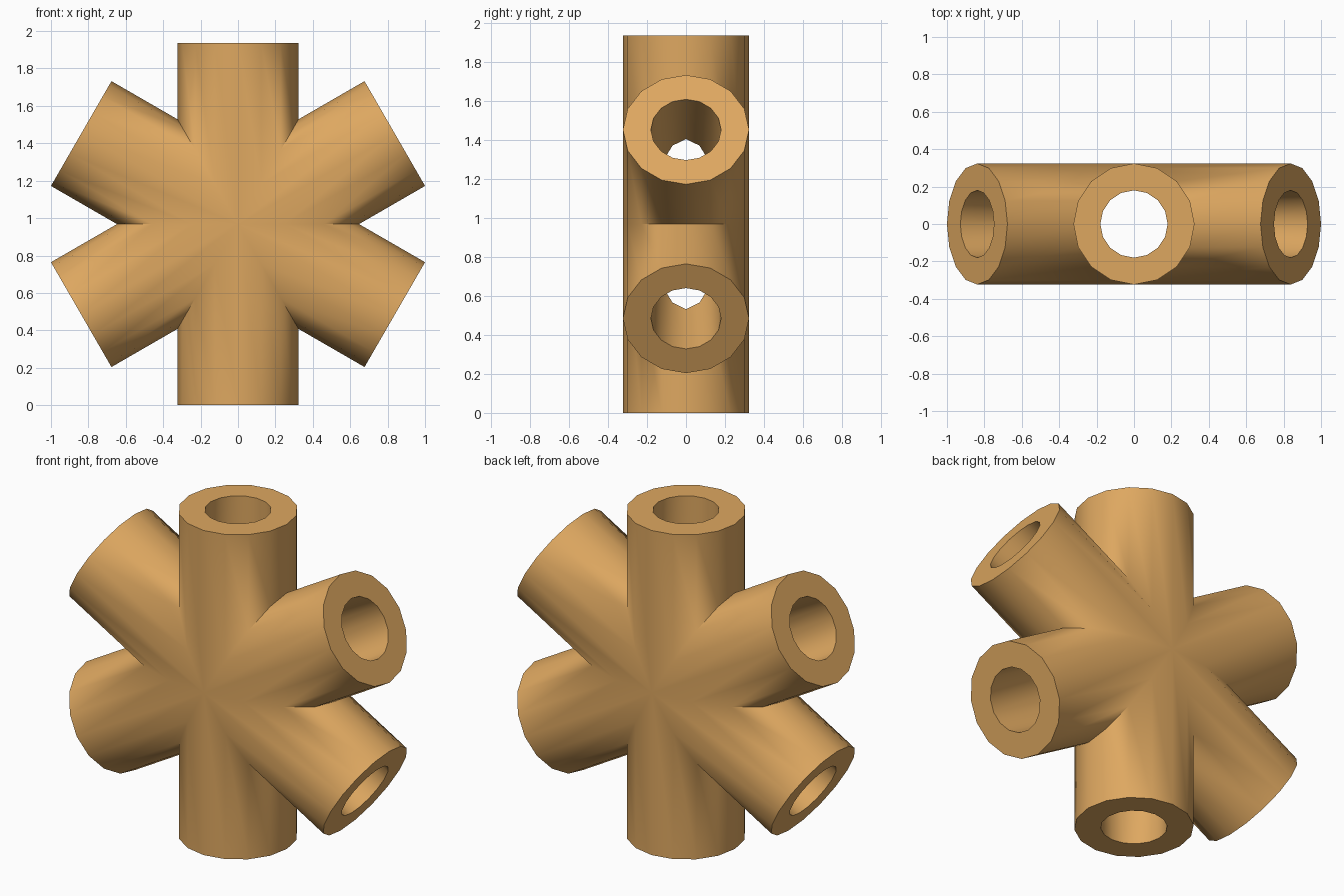
import bpy
import bmesh
from math import sin, cos, pi, sqrt, radians
from mathutils import Vector

cube = bpy.data.objects.get("Cube")
if cube:
    bpy.data.objects.remove(cube, do_unlink=True)

SIDES = 16
ARMS = 6
LENGTH = 0.968      # hub centre to arm end
OUTER = 0.3235      # pipe radius
BORE = 0.18         # hole radius
CENTRE = Vector((0, 0, LENGTH))

tan = bpy.data.materials.new("warm_tan")
tan.use_nodes = True
colour = (0.73, 0.39, 0.118, 1)
tan.diffuse_color = colour
tan.node_tree.nodes["Principled BSDF"].inputs["Base Color"].default_value = colour


def ring(bm, along, across, radius, mitred):
    """Ring of an arm: flat at the open end, mitred against its neighbours at the hub."""
    verts = []
    for i in range(SIDES):
        t = 2 * pi * i / SIDES
        reach = sqrt(3) * OUTER * abs(cos(t)) if mitred else LENGTH
        offset = across * cos(t) + Vector((0, sin(t), 0))
        verts.append(bm.verts.new(CENTRE + along * reach + offset * radius))
    return verts


# Six hollow arms in one plane, each walled outside, across the rim, then inside
bm = bmesh.new()
for k in range(ARMS):
    a = pi / 6 + 2 * pi * k / ARMS
    along = Vector((cos(a), 0, sin(a)))
    across = Vector((-sin(a), 0, cos(a)))
    rings = [ring(bm, along, across, radius, mitred) for radius, mitred in
             ((OUTER, True), (OUTER, False), (BORE, False), (BORE, True))]
    for near, far in zip(rings, rings[1:]):
        for i in range(SIDES):
            j = (i + 1) % SIDES
            bm.faces.new((near[i], far[i], far[j], near[j]))

# Weld the mitred seams
bmesh.ops.remove_doubles(bm, verts=bm.verts[:], dist=0.0005)

mesh = bpy.data.meshes.new("six_way_pipe_hub")
bm.to_mesh(mesh)
bm.free()
mesh.materials.append(tan)
hub = bpy.data.objects.new("six_way_pipe_hub", mesh)
bpy.context.collection.objects.link(hub)

# Smooth pipes with crisp rims and deep seams
bpy.ops.object.select_all(action='DESELECT')
hub.select_set(True)
bpy.context.view_layer.objects.active = hub
bpy.ops.object.shade_smooth_by_angle(angle=radians(60))
